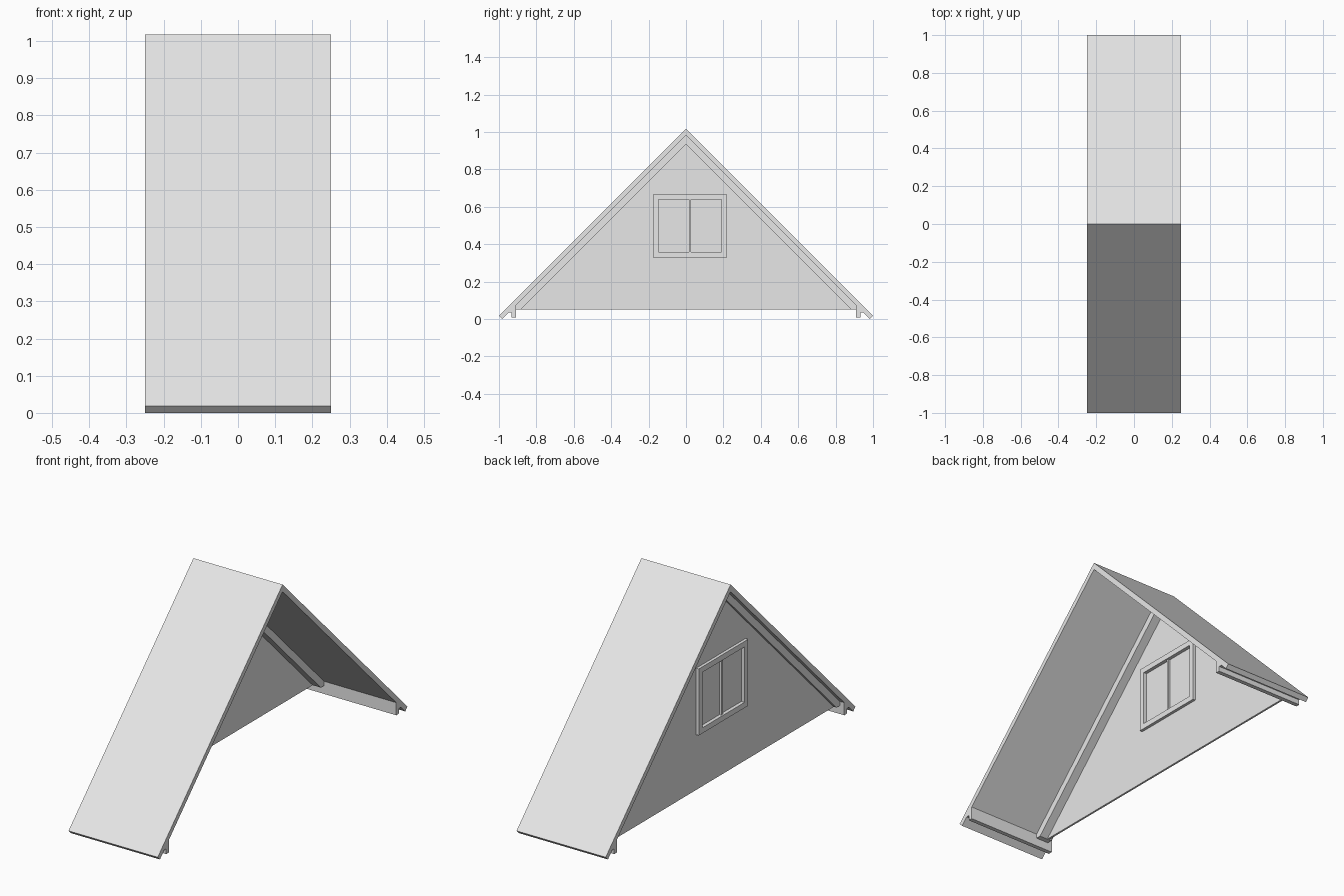
import bpy, bmesh

cube = bpy.data.objects.get("Cube")
if cube:
    bpy.data.objects.remove(cube, do_unlink=True)

grey = bpy.data.materials.new("light_grey")
grey.use_nodes = True
grey.diffuse_color = (0.8, 0.8, 0.8, 1)
grey.node_tree.nodes["Principled BSDF"].inputs["Base Color"].default_value = (0.8, 0.8, 0.8, 1)


def extrude(name, profile, x0, x1):
    """Extrude a closed (y, z) profile along x."""
    bm = bmesh.new()
    face = bm.faces.new([bm.verts.new((x0, y, z)) for y, z in profile])
    made = bmesh.ops.extrude_face_region(bm, geom=[face])["geom"]
    bmesh.ops.translate(bm, vec=(x1 - x0, 0, 0),
                        verts=[v for v in made if isinstance(v, bmesh.types.BMVert)])
    bmesh.ops.recalc_face_normals(bm, faces=bm.faces)
    mesh = bpy.data.meshes.new(name)
    bm.to_mesh(mesh)
    bm.free()
    mesh.materials.append(grey)
    obj = bpy.data.objects.new(name, mesh)
    bpy.context.collection.objects.link(obj)
    return obj


def box(name, y0, y1, z0, z1, x0, x1):
    return extrude(name, [(y0, z0), (y1, z0), (y1, z1), (y0, z1)], x0, x1)


def gable(half):
    """Complete a half profile by mirroring it over the ridge."""
    return half + [(-y, z) for y, z in reversed(half) if y > 0]


HALF = 0.25       # half the roof length
RIDGE = 1.018     # top of the roof
UNDER = 0.982     # underside of the roof at the ridge
TRIM = 0.934      # underside of the rake trim at the ridge
BASE = 0.05       # bottom of the wall
WALL_X = (-0.21, -0.20)

# Roof slab, with both slopes cut square at the eaves
extrude("roof", [(0, RIDGE), (1, 0.018), (0.982, 0), (0, UNDER),
                 (-0.982, 0), (-1, 0.018)], -HALF, HALF)

# Gable wall
wall = extrude("gable_wall", [(0, UNDER), (UNDER - 0.072, 0.072), (0.91, BASE),
                              (-0.91, BASE), (0.072 - UNDER, 0.072)], *WALL_X)

# Rake trim under both slopes, on both sides of the wall
extrude("rake_trim", [(0, UNDER), (0.91, 0.072), (0.91, BASE), (TRIM - BASE, BASE), (0, TRIM),
                      (BASE - TRIM, BASE), (-0.91, BASE), (-0.91, 0.072)], -0.225, -0.155)

# Eave boards with a small soffit strip outside each
for side, s in (("front", -1), ("back", 1)):
    extrude(side + "_eave_board", [(s * 0.91, 0.008), (s * 0.932, 0.008),
                                   (s * 0.932, 0.052), (s * 0.91, 0.074)], -HALF, HALF)
    extrude(side + "_soffit", [(s * 0.932, 0.034), (s * 0.95, 0.034),
                               (s * 0.932, 0.052)], -HALF, HALF)

# Window: opening, casing, pane and centre bar
Y0, Y1, Z0, Z1 = -0.176, 0.219, 0.33, 0.667
W = 0.028
cutter = box("window_cutter", Y0 + W / 2, Y1 - W / 2, Z0 + W / 2, Z1 - W / 2, -0.3, -0.1)
cutter.hide_render = True
cutter.hide_viewport = True
cut = wall.modifiers.new("window_opening", 'BOOLEAN')
cut.operation = 'DIFFERENCE'
cut.solver = 'EXACT'
cut.object = cutter

CX = (-0.225, -0.185)
box("casing_bottom", Y0, Y1, Z0, Z0 + W, *CX)
box("casing_top", Y0, Y1, Z1 - W, Z1, *CX)
box("casing_front", Y0, Y0 + W, Z0 + W, Z1 - W, *CX)
box("casing_back", Y1 - W, Y1, Z0 + W, Z1 - W, *CX)
mid = (Y0 + Y1) / 2
box("window_bar", mid - 0.006, mid + 0.006, Z0 + W, Z1 - W, -0.217, -0.193)
box("window_pane", Y0 + W / 2, Y1 - W / 2, Z0 + W / 2, Z1 - W / 2, -0.207, -0.203)
